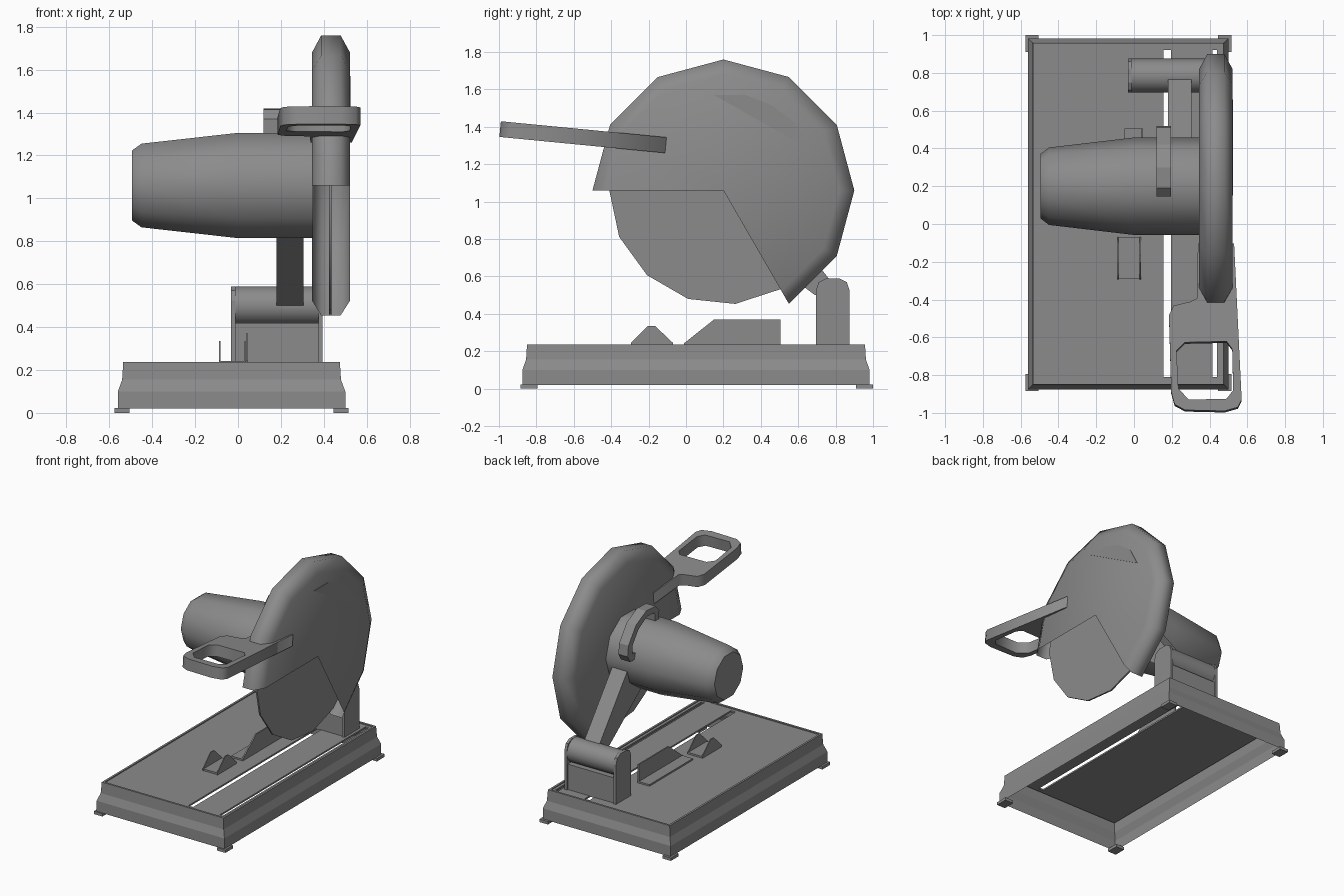
import bpy, bmesh
from math import sin, cos, radians, atan

cube = bpy.data.objects.get("Cube")
if cube:
    bpy.data.objects.remove(cube, do_unlink=True)

grey = bpy.data.materials.new("mid grey")
grey.use_nodes = True
COLOUR = (0.26, 0.26, 0.26, 1)
grey.diffuse_color = COLOUR
grey.node_tree.nodes["Principled BSDF"].inputs["Base Color"].default_value = COLOUR


def finish(name, bm, smooth=None):
    """Turn a bmesh into a named object, smooth below the given angle."""
    bmesh.ops.remove_doubles(bm, verts=bm.verts, dist=0.0001)
    bmesh.ops.recalc_face_normals(bm, faces=bm.faces)
    mesh = bpy.data.meshes.new(name)
    bm.to_mesh(mesh)
    bm.free()
    mesh.materials.append(grey)
    if smooth:
        for p in mesh.polygons:
            p.use_smooth = True
        mesh.set_sharp_from_angle(angle=radians(smooth))
    obj = bpy.data.objects.new(name, mesh)
    bpy.context.collection.objects.link(obj)
    return obj


def prism(name, yz, x0, x1, smooth=None):
    """Side outline extruded across x."""
    bm = bmesh.new()
    a = [bm.verts.new((x0, y, z)) for y, z in yz]
    b = [bm.verts.new((x1, y, z)) for y, z in yz]
    bm.faces.new(a)
    bm.faces.new(b[::-1])
    for i in range(len(yz)):
        j = (i + 1) % len(yz)
        bm.faces.new((a[i], b[i], b[j], a[j]))
    return finish(name, bm, smooth)


def box(name, x0, x1, y0, y1, z0, z1):
    return prism(name, [(y0, z0), (y1, z0), (y1, z1), (y0, z1)], x0, x1)


def lathe(name, rings, cy, cz, sides, start=0, arc=360, smooth=40):
    """Rings of (x, radius) swept around an axis along x."""
    bm = bmesh.new()
    rows = []
    for x, r in rings:
        angles = [radians(start + arc * i / sides) for i in range(sides + 1)]
        rows.append([bm.verts.new((x, cy + r * cos(t), cz + r * sin(t))) for t in angles])
    for p, q in zip(rows, rows[1:]):
        for i in range(sides):
            bm.faces.new((p[i], p[i + 1], q[i + 1], q[i]))
    bmesh.ops.dissolve_degenerate(bm, edges=bm.edges, dist=0.0001)
    return finish(name, bm, smooth)


# Base: open-bottomed skirt with a rolled rim
bm = bmesh.new()
rows = []
for out, z in [(0.025, 0.02), (0.025, 0.1), (0.005, 0.155), (0, 0.237), (-0.015, 0.237), (-0.015, 0.222)]:
    x0, x1, y0, y1 = -0.535 - out, 0.475 + out, -0.85 - out, 0.957 + out
    rows.append([bm.verts.new((x, y, z)) for x, y in [(x0, y0), (x1, y0), (x1, y1), (x0, y1)]])
for p, q in zip(rows, rows[1:]):
    for i in range(4):
        j = (i + 1) % 4
        bm.faces.new((p[i], p[j], q[j], q[i]))
finish("base_skirt", bm)

# Table top split by two long slots
for name, x0, x1 in [("table_main", -0.525, 0.155), ("table_strip", 0.195, 0.415), ("table_edge", 0.44, 0.465)]:
    box(name, x0, x1, -0.81, 0.92, 0.218, 0.23)
box("table_front_end", -0.525, 0.465, -0.84, -0.81, 0.218, 0.23)
box("table_back_end", -0.525, 0.465, 0.92, 0.947, 0.218, 0.23)

# Feet
for side, x in [("right", -0.575), ("left", 0.445)]:
    for end, y in [("front", -0.885), ("back", 0.91)]:
        box(f"{end}_{side}_foot", x, x + 0.07, y, y + 0.09, 0, 0.022)

# Workpiece clamp: channel with two peaked sides
for side, x in [("right", -0.088), ("left", 0.03)]:
    prism(f"clamp_{side}_side", [(-0.295, 0.23), (-0.07, 0.23), (-0.07, 0.245),
                                 (-0.165, 0.335), (-0.205, 0.335), (-0.295, 0.245)], x, x + 0.006)
box("clamp_floor", -0.085, 0.033, -0.29, -0.07, 0.23, 0.243)

# Fence
prism("fence_plate", [(-0.01, 0.23), (0.505, 0.23), (0.505, 0.37), (0.15, 0.37), (-0.01, 0.243)], 0.037, 0.047)
box("fence_floor", -0.05, 0.04, -0.01, 0.505, 0.23, 0.242)

# Rear pivot
cheek = [(0.695, 0.225), (0.875, 0.225), (0.875, 0.525), (0.86, 0.57), (0.82, 0.59),
         (0.75, 0.59), (0.71, 0.57), (0.695, 0.525)]
for side, x in [("right", -0.032), ("left", 0.375)]:
    prism(f"pivot_{side}_cheek", cheek, x, x + 0.02)
box("pivot_block", -0.02, 0.385, 0.705, 0.865, 0.225, 0.42)
lathe("pivot_barrel", [(-0.015, 0), (-0.015, 0.09), (0.378, 0.09), (0.378, 0)], 0.785, 0.5, 16)

# Swing arm, widening toward the motor
prism("swing_arm", [(0.69, 0.5), (0.77, 0.5), (0.77, 0.58), (0.38, 1.08), (0.1, 1.0), (0.16, 0.9)], 0.18, 0.305)

# Motor, blade and guard share one axis
CY, CZ = 0.2, 1.06
lathe("motor", [(-0.495, 0), (-0.495, 0.171), (-0.45, 0.205), (0, 0.258), (0.35, 0.258)], CY, CZ, 10)
lathe("blade", [(0.425, 0), (0.425, 0.61), (0.437, 0.61), (0.437, 0)], CY, CZ, 15, start=180)
lathe("blade_guard", [(0.345, 0), (0.345, 0.62), (0.388, 0.70), (0.478, 0.70), (0.522, 0.62), (0.522, 0)],
      CY, CZ, 8, start=-60, arc=240, smooth=70)
prism("guard_label_plate", [(0.15, 1.57), (0.32, 1.57), (0.46, 1.515), (0.58, 1.425), (0.66, 1.28)], 0.521, 0.525)

# Carry handle over the motor
prism("carry_handle", [(0.15, 1.27), (0.145, 1.37), (0.19, 1.415), (0.3, 1.42), (0.42, 1.36), (0.51, 1.24),
                       (0.52, 1.16), (0.49, 1.11), (0.4, 1.11), (0.4, 1.15), (0.46, 1.16), (0.465, 1.22),
                       (0.39, 1.32), (0.29, 1.375), (0.2, 1.37), (0.19, 1.27)], 0.12, 0.197)

# Operating handle: flat strap with a grip opening, tilted upward
outer = [(0.53, 0), (0.57, -0.83), (0.55, -0.87), (0.48, -0.89), (0.27, -0.885), (0.215, -0.855), (0.197, -0.79),
         (0.185, -0.38), (0.21, -0.33), (0.3, -0.308), (0.335, -0.29), (0.338, 0)]
hole = [(0.225, -0.57), (0.27, -0.525), (0.49, -0.52), (0.52, -0.56), (0.525, -0.78),
        (0.49, -0.825), (0.29, -0.83), (0.235, -0.77)]
curve = bpy.data.curves.new("handle_outline", 'CURVE')
curve.dimensions = '2D'
curve.fill_mode = 'BOTH'
curve.extrude = 0.042
for loop in (outer, hole):
    spline = curve.splines.new('POLY')
    spline.points.add(len(loop) - 1)
    for point, (x, y) in zip(spline.points, loop):
        point.co = (x, y, 0, 1)
    spline.use_cyclic_u = True
curve.materials.append(grey)
handle = bpy.data.objects.new("operating_handle", curve)
bpy.context.collection.objects.link(handle)
handle.location = (0, -0.108, 1.302)
handle.rotation_euler = (-atan(0.097), 0, 0)
bpy.ops.object.select_all(action='DESELECT')
handle.select_set(True)
bpy.context.view_layer.objects.active = handle
bpy.ops.object.convert(target='MESH')
